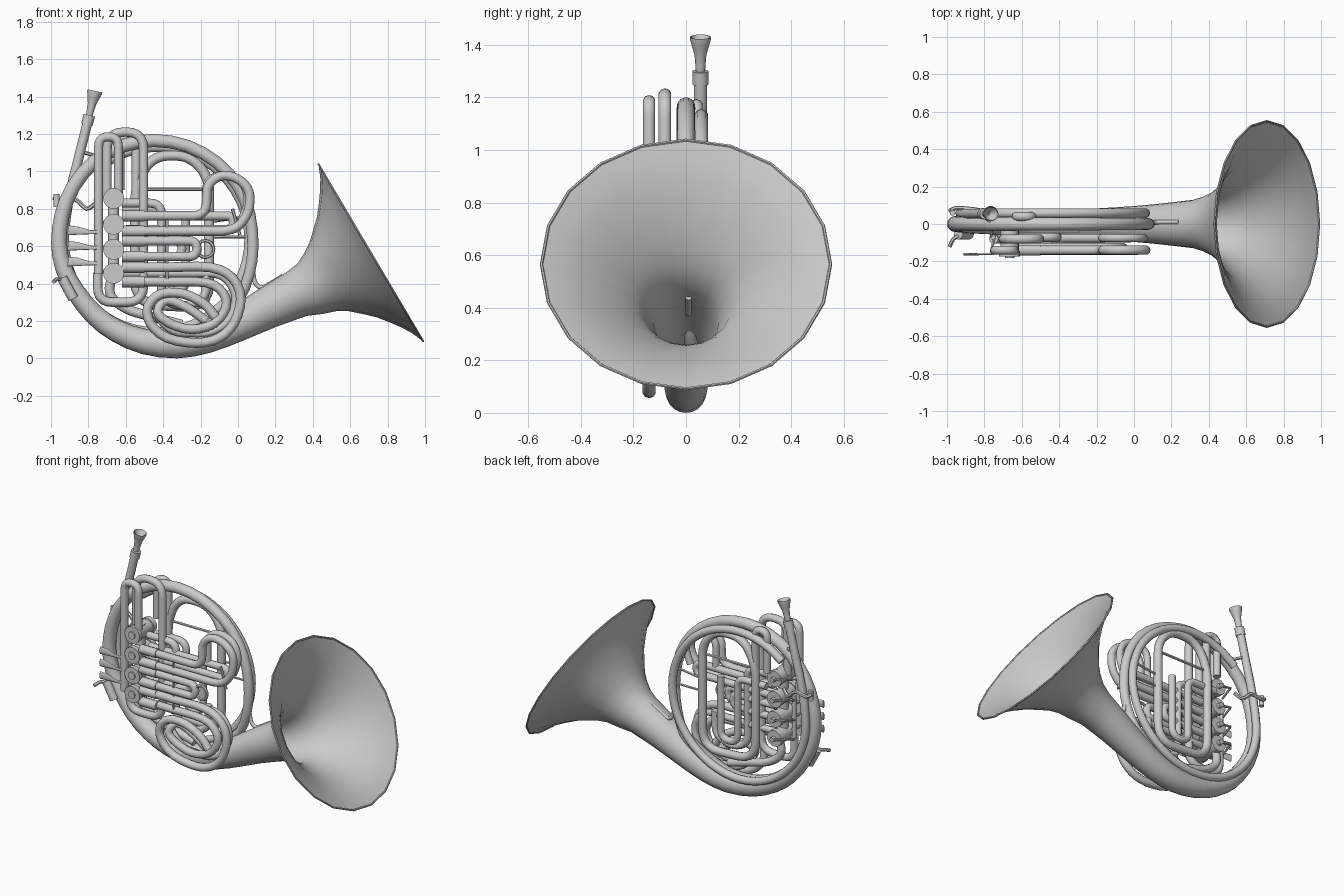
import bpy, bmesh, math
from mathutils import Vector

if "Cube" in bpy.data.objects:
    bpy.data.objects.remove(bpy.data.objects["Cube"])


def sweep(name, pts, radii, sides=10, closed=False, cap=True, flip=False):
    """Round tube along points, with one radius or one per point."""
    pts = [Vector(p) for p in pts]
    n = len(pts)
    if not isinstance(radii, (list, tuple)):
        radii = [radii] * n
    bm = bmesh.new()
    rings, ref, last = [], None, None
    for i, p in enumerate(pts):
        a = pts[(i - 1) % n] if closed or i > 0 else p
        b = pts[(i + 1) % n] if closed or i < n - 1 else p
        t = (b - a).normalized()
        if ref is None:
            ref = t.cross(Vector((0, 1, 0)))
            if ref.length < 0.1:
                ref = Vector((1, 0, 0))
        else:
            ref = last.rotation_difference(t) @ ref
        ref = (ref - t * ref.dot(t)).normalized()
        side, last = t.cross(ref), t
        rings.append([bm.verts.new(p + radii[i] * (ref * math.cos(k * math.tau / sides)
                      + side * math.sin(k * math.tau / sides))) for k in range(sides)])
    for i in range(n if closed else n - 1):
        r, s = rings[i], rings[(i + 1) % n]
        for k in range(sides):
            j = (k + 1) % sides
            bm.faces.new((r[k], r[j], s[j], s[k]))
    if cap and not closed:
        bm.faces.new(rings[0][::-1])
        bm.faces.new(rings[-1])
    if flip:
        bmesh.ops.reverse_faces(bm, faces=bm.faces[:])
    me = bpy.data.meshes.new(name)
    bm.to_mesh(me)
    bm.free()
    ob = bpy.data.objects.new(name, me)
    bpy.context.collection.objects.link(ob)
    for o in bpy.context.selected_objects:
        o.select_set(False)
    ob.select_set(True)
    bpy.context.view_layer.objects.active = ob
    bpy.ops.object.shade_smooth_by_angle(angle=math.radians(50))
    return ob


def smooth(pts, steps=3):
    """Catmull-Rom curve through points of any dimension."""
    v = [Vector(p) for p in pts]
    v = [2 * v[0] - v[1]] + v + [2 * v[-1] - v[-2]]
    out = []
    for a, b, c, d in zip(v, v[1:], v[2:], v[3:]):
        for k in range(steps):
            t = k / steps
            out.append(0.5 * (2 * b + (c - a) * t + (2 * a - 5 * b + 4 * c - d) * t * t
                              + (3 * b - a - 3 * c + d) * t ** 3))
    return out + [v[-2]]


def fillet(pts, rad, closed=False):
    """Round the corners of a polyline."""
    v = [Vector(p) for p in pts]
    n, out = len(v), []
    for i, p in enumerate(v):
        if not closed and i in (0, n - 1):
            out.append(p)
            continue
        a, b = v[i - 1] - p, v[(i + 1) % n] - p
        d = min(rad, a.length * 0.49, b.length * 0.49)
        s, e = p + a.normalized() * d, p + b.normalized() * d
        m = p.lerp((s + e) / 2, 0.586)
        c = 2 * m - (s + e) / 2
        out += [(1 - t) ** 2 * s + 2 * t * (1 - t) * (p * 0.92 + c * 0.08) + t * t * e
                for t in (0, 0.2, 0.4, 0.6, 0.8, 1)]
    return out


def pipe(name, xz, y, r=0.024, rad=0.06, closed=False):
    """Tube in a plane of constant y."""
    return sweep(name, fillet([(x, y, z) for x, z in xz], rad, closed), r, 10, closed)


def rod(name, a, b, r, sides=10):
    return sweep(name, [a, b], r, sides)


# Bell flare and main tapering tube
mouth, axis = Vector((0.71, 0, 0.565)), Vector((-0.86, 0, -0.508))
flare = [(0, .55), (.03, .48), (.064, .425), (.1, .375), (.15, .312), (.215, .25),
         (.26, .21), (.31, .178), (.38, .15)]
bell = [(*(mouth + axis * d), r) for d, r in flare]
tube = [(.315, 0, .345, .129), (.15, 0, .265, .11), (0, 0, .187, .096), (-.17, 0, .112, .085),
        (-.33, 0, .076, .076), (-.5, 0, .09, .068), (-.65, 0, .147, .06), (-.77, 0, .235, .055),
        (-.87, 0, .36, .05), (-.935, 0, .49, .045), (-.957, 0, .62, .042), (-.94, 0, .77, .04),
        (-.88, 0, .92, .038), (-.77, 0, 1.05, .037), (-.62, 0, 1.135, .036), (-.45, 0, 1.165, .035),
        (-.27, 0, 1.135, .034), (-.11, 0, 1.045, .033), (0, 0, .92, .032), (.062, 0, .77, .031),
        (.08, 0, .6, .03), (.06, .005, .45, .029), (0, .02, .31, .028), (-.12, .03, .2, .027)]
path = bell + [tuple(p) for p in smooth(tube, 2)]
sweep("bell_and_main_tube", [p[:3] for p in path], [p[3] for p in path], 20, cap=False)
inner = path[:15]
sweep("bell_lining", [p[:3] for p in inner], [p[3] - 0.005 for p in inner], 20, cap=False, flip=True)
u1, u2 = Vector((-0.508, 0, 0.86)), Vector((0, 1, 0))
sweep("bell_rim", [mouth + 0.55 * (u1 * math.cos(k * math.tau / 20) + u2 * math.sin(k * math.tau / 20))
                   for k in range(20)], 0.006, 6, closed=True)

# Leadpipe running down the left side and around behind the main ring
top, low = Vector((-.765, .055, 1.43)), Vector((-.80, .055, 1.28))
lead = [tuple(low), (-.85, .055, 1.08), (-.905, .055, .85)]
for deg in range(178, 491, 13):
    a = math.radians(deg)
    lead.append((-.435 + .495 * math.cos(a), .058, .635 + .495 * math.sin(a)))
sweep("leadpipe", smooth(lead, 2), 0.026)
rod("leadpipe_receiver", low + Vector((-.008, 0, -.03)), low + Vector((.005, 0, .02)), .031, 12)

# Mouthpiece with hollow cup
prof = [(0, .016), (.3, .02), (.55, .023), (.75, .032), (.93, .04), (1, .041)]
sweep("mouthpiece", [low.lerp(top, t) for t, r in prof], [r for t, r in prof], 14, cap=False)
sweep("mouthpiece_cup", [low.lerp(top, t) for t in (.7, .85, 1)], [.006, .025, .037], 14, flip=False, cap=False)

# Rotary valves with caps on both faces
valve_z = (.855, .717, .583, .455)
for i, z in enumerate(valve_z):
    x = -.665
    rod(f"valve_body_{i}", (x, -.16, z), (x, .0, z), .05, 16)
    rod(f"valve_front_cap_{i}", (x, -.175, z), (x, -.145, z), .056, 16)
    rod(f"valve_front_boss_{i}", (x, -.183, z), (x, -.17, z), .025, 12)
    rod(f"valve_back_cap_{i}", (x, -.02, z), (x, .015, z), .054, 16)
    rod(f"valve_spindle_{i}", (x, .01, z), (x, .04, z), .016, 8)
    rod(f"valve_arm_{i}", (x, .033, z), (x - .09, .02, z + .02), .008, 6)
    rod(f"valve_link_{i}", (x - .09, .02, z + .02), (x - .1, -.07, z - .01), .007, 6)
rod("valve_column", (-.665, -.085, .42), (-.665, -.085, .9), .03)

# Tall crooks rising above the valves
pipe("front_crook", [(-.745, .45), (-.745, 1.185), (-.64, 1.185), (-.64, .86)], -.14, .024)
pipe("middle_crook", [(-.70, .86), (-.70, 1.21), (-.505, 1.21), (-.505, .3), (-.75, .3), (-.75, .46)],
     -.08, .025, .09)
pipe("rear_crook", [(-.63, .9), (-.63, 1.17), (-.545, 1.17), (-.545, .8)], .04, .024)
pipe("lower_crook", [(-.665, .46), (-.70, .34), (-.6, .26), (-.45, .22), (-.3, .18)], -.03, .026, .09)

# Racetrack loops on the back
pipe("back_loop", [(-.55, .29), (-.55, .92), (-.46, 1.085), (-.26, 1.085), (-.155, .97), (-.155, .27)],
     .045, .027, .13, True)
pipe("back_inner_slide", [(-.62, .8), (-.405, .8), (-.405, .36), (-.28, .36), (-.28, .78)], .03, .023, .06)
pipe("first_branch", [(-.62, .83), (-.41, .83), (-.41, .32), (-.3, .27), (-.17, .32), (-.17, .48)],
     -.07, .024, .06)

# Valve slides
pipe("upper_slide_loop", [(-.62, .762), (-.17, .762), (-.165, .93), (-.09, .985), (.0, .965), (.065, .9),
                          (.06, .78), (.0, .7), (-.07, .68), (-.62, .68)], -.14, .025, .07)
pipe("upper_slide", [(-.6, .762), (-.025, .762), (-.025, .69), (-.6, .69)], -.075, .024, .036)
pipe("upper_back_arch", [(-.17, .76), (-.17, .95), (-.08, .99), (.03, .95), (.06, .84), (.02, .74)],
     -.075, .022, .07)
pipe("middle_slide", [(-.62, .628), (-.22, .628), (-.22, .545), (-.62, .545)], -.14, .025, .042)
pipe("middle_back_slide", [(-.62, .628), (-.3, .628), (-.3, .545), (-.62, .545)], -.075, .024, .042)
lower = [(-.62, .487), (-.38, .487), (-.15, .487), (-.03, .43), (.015, .32), (-.02, .19), (-.1, .11), (-.22, .082),
         (-.38, .11), (-.47, .19), (-.48, .28), (-.41, .345), (-.29, .345), (-.18, .29), (-.12, .22)]
sweep("lower_slide_loop", smooth([(x, -.14, z) for x, z in lower]), .026)
inner_loop = [(-.62, .41), (-.4, .41), (-.17, .405), (-.08, .35), (-.065, .27), (-.13, .185),
              (-.25, .155), (-.37, .19), (-.43, .25), (-.38, .31), (-.27, .27), (-.17, .2)]
sweep("lower_inner_loop", smooth([(x, -.125 + .03 * (i > 8), z) for i, (x, z) in enumerate(inner_loop)]), .025)
pipe("lower_back_slide", [(-.62, .455), (-.08, .455), (.0, .34), (-.04, .2), (-.15, .13), (-.36, .14),
                          (-.45, .25)], -.075, .022, .09)

# Slide pull ring, sleeves and water key
sweep("pull_ring", [(-.175 + .045 * math.cos(k * math.tau / 16), -.14, .585 + .045 * math.sin(k * math.tau / 16))
                    for k in range(16)], .009, 6, closed=True)
for i, z in enumerate((.762, .68, .628, .545, .487, .41)):
    rod(f"slide_sleeve_{i}", (-.62, -.14, z), (-.5, -.14, z), .03)
rod("water_key", (-.03, -.14, .8), (.01, -.14, .66), .009, 6)

# Braces
rod("upper_brace", (-.54, .045, .905), (-.16, .045, .905), .009, 6)
rod("right_brace", (-.15, .045, .65), (.07, .045, .65), .008, 6)
rod("ring_brace", (-.155, .045, .73), (.06, .045, .76), .008, 6)
rod("slide_brace", (-.38, -.14, .76), (-.38, -.14, .41), .009, 6)
rod("leadpipe_brace", (-.82, .055, 1.1), (-.75, .0, 1.08), .01, 6)
pipe("bell_brace", [(.07, .52), (.09, .4), (.125, .372), (.24, .44)], .01, .012, .03)

# Finger levers, their axle and hand hooks
rod("lever_axle", (-.755, -.07, .44), (-.755, -.07, .74), .014, 8)
for i, z in enumerate((.675, .592, .508)):
    paddle = sweep(f"finger_lever_{i}", [(-.91, 0, z + .01), (-.86, 0, z + .008), (-.79, 0, z), (-.75, 0, z)],
                   [.026, .022, .011, .009], 8)
    paddle.scale.y, paddle.location.y = 0.3, -.162
    rod(f"lever_stem_{i}", (-.765, -.162, z), (-.745, -.06, z), .009, 6)
sweep("finger_hook", smooth([(-.91, -.03, .41), (-.93, -.06, .42), (-.965, -.08, .425), (-.985, -.12, .41)]), .011, 6)
thumb = sweep("hand_plate", [(-.94, -.055, .43), (-.88, -.055, .32)], .028, 8)
sweep("thumb_lever", smooth([(-.985, .07, .86), (-.95, .085, .84), (-.87, .08, .85), (-.81, .07, .80), (-.76, .05, .83)]),
      .012, 6)
rod("thumb_lever_pivot", (-.97, .06, .81), (-.97, .06, .88), .016, 8)
